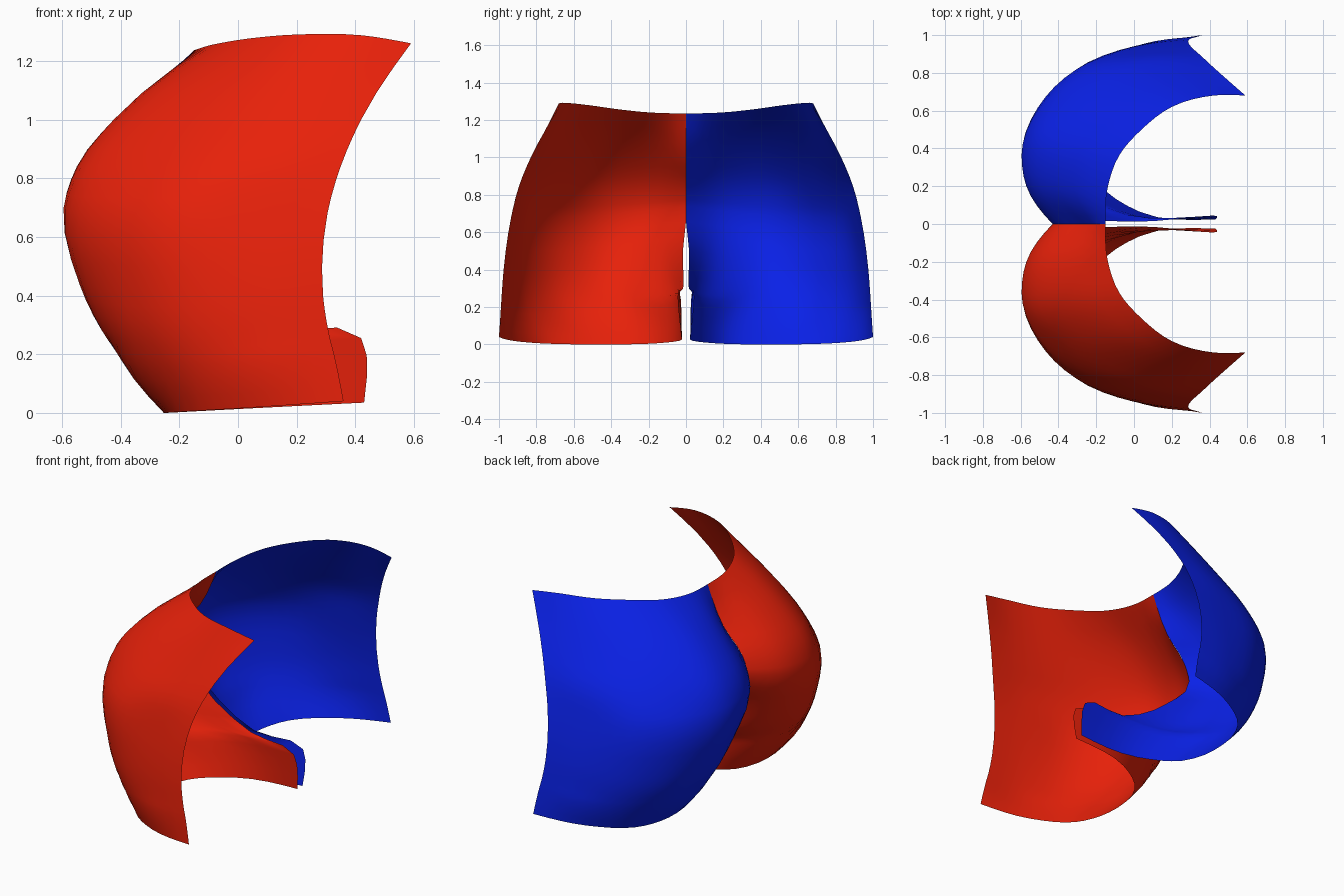
import bpy, bmesh
from mathutils import Vector

if "Cube" in bpy.data.objects:
    bpy.data.objects.remove(bpy.data.objects["Cube"])

# Section lines, waist to hem: four heights spaced evenly along the line, and
# (x, |y|) points running from the side edge round the back to the inner edge
SECTIONS = [
    ((1.26, 1.29, 1.257, 1.235), [(.59, .68), (.42, .68), (.2, .62), (.04, .5), (-.08, .36), (-.14, .19), (-.15, 0)]),
    ((1.0, 1.0, 1.0, 1.0), [(.42, .83), (.2, .81), (-.04, .74), (-.27, .6), (-.415, .4), (-.4, .18), (-.26, 0)]),
    ((.84, .84, .84, .845), [(.35, .895), (.12, .88), (-.14, .81), (-.37, .66), (-.535, .44), (-.53, .2), (-.395, 0)]),
    ((.68, .673, .693, .74), [(.305, .935), (.06, .91), (-.24, .84), (-.46, .67), (-.59, .42), (-.57, .2), (-.43, -.004)]),
    ((.40, .405, .443, .515), [(.29, .975), (.06, .95), (-.23, .86), (-.435, .68), (-.542, .42), (-.46, .17), (-.25, .015)]),
    ((.27, .26, .285, .30), [(.31, .985), (.06, .955), (-.2, .86), (-.395, .67), (-.465, .4), (-.31, .14), (.1, .015)]),
    ((.19, .165, .187, .255), [(.33, .99), (.04, .95), (-.2, .83), (-.375, .6), (-.365, .29), (-.08, .07), (.42, .045)]),
    ((.04, .005, .003, .035), [(.36, 1), (.05, .917), (-.175, .755), (-.25, .53), (-.19, .22), (.03, .065), (.43, .025)]),
]


def spline(pts, steps):
    """Smooth curve through pts, with tangents weighted by point spacing."""
    n = len(pts)
    h = [(pts[i + 1] - pts[i]).length for i in range(n - 1)]
    d = [(pts[i + 1] - pts[i]) / h[i] for i in range(n - 1)]
    m = [None] + [(d[i - 1] * h[i] + d[i] * h[i - 1]) / (h[i - 1] + h[i]) for i in range(1, n - 1)]
    m[0] = d[0] * 1.5 - m[1] * .5
    m.append(d[-1] * 1.5 - m[-1] * .5)
    out = []
    for i in range(n - 1):
        for s in range(steps):
            t = s / steps
            out.append(pts[i] * (2*t**3 - 3*t**2 + 1) + m[i] * h[i] * (t**3 - 2*t**2 + t)
                       + pts[i + 1] * (3*t**2 - 2*t**3) + m[i + 1] * h[i] * (t**3 - t**2))
    return out + [pts[-1].copy()]


def cubic(heights, t):
    """Height at t along a section, through four evenly spaced values."""
    z = 0
    for i in range(4):
        w = 1
        for j in range(4):
            if j != i:
                w *= (3 * t - j) / (i - j)
        z += heights[i] * w
    return z


def section_row(heights, pts):
    last = len(pts) - 1
    return spline([Vector((x, y, cubic(heights, i / last))) for i, (x, y) in enumerate(pts)], 4)


rows = [section_row(h, p) for h, p in SECTIONS]
columns = [spline(list(col), 3) for col in zip(*rows)]


def build_half(name, side, colour_name, colour):
    bm = bmesh.new()
    grid = [[bm.verts.new((p.x, side * max(p.y, 0), max(p.z, 0))) for p in col] for col in columns]
    for a, b in zip(grid, grid[1:]):
        for j in range(len(a) - 1):
            quad = [a[j], b[j], b[j + 1], a[j + 1]]
            bm.faces.new(quad if side < 0 else quad[::-1])
    me = bpy.data.meshes.new(name)
    bm.to_mesh(me)
    bm.free()
    for f in me.polygons:
        f.use_smooth = True
    mat = bpy.data.materials.new(colour_name)
    mat.diffuse_color = (*colour, 1)
    mat.use_nodes = True
    mat.node_tree.nodes["Principled BSDF"].inputs["Base Color"].default_value = mat.diffuse_color
    me.materials.append(mat)
    bpy.context.collection.objects.link(bpy.data.objects.new(name, me))


# Two mirrored back panels, each with its inner leg strip
build_half("right_back_panel", -1, "red", (.8, .015, .003))
build_half("left_back_panel", 1, "blue", (.003, .015, .8))
